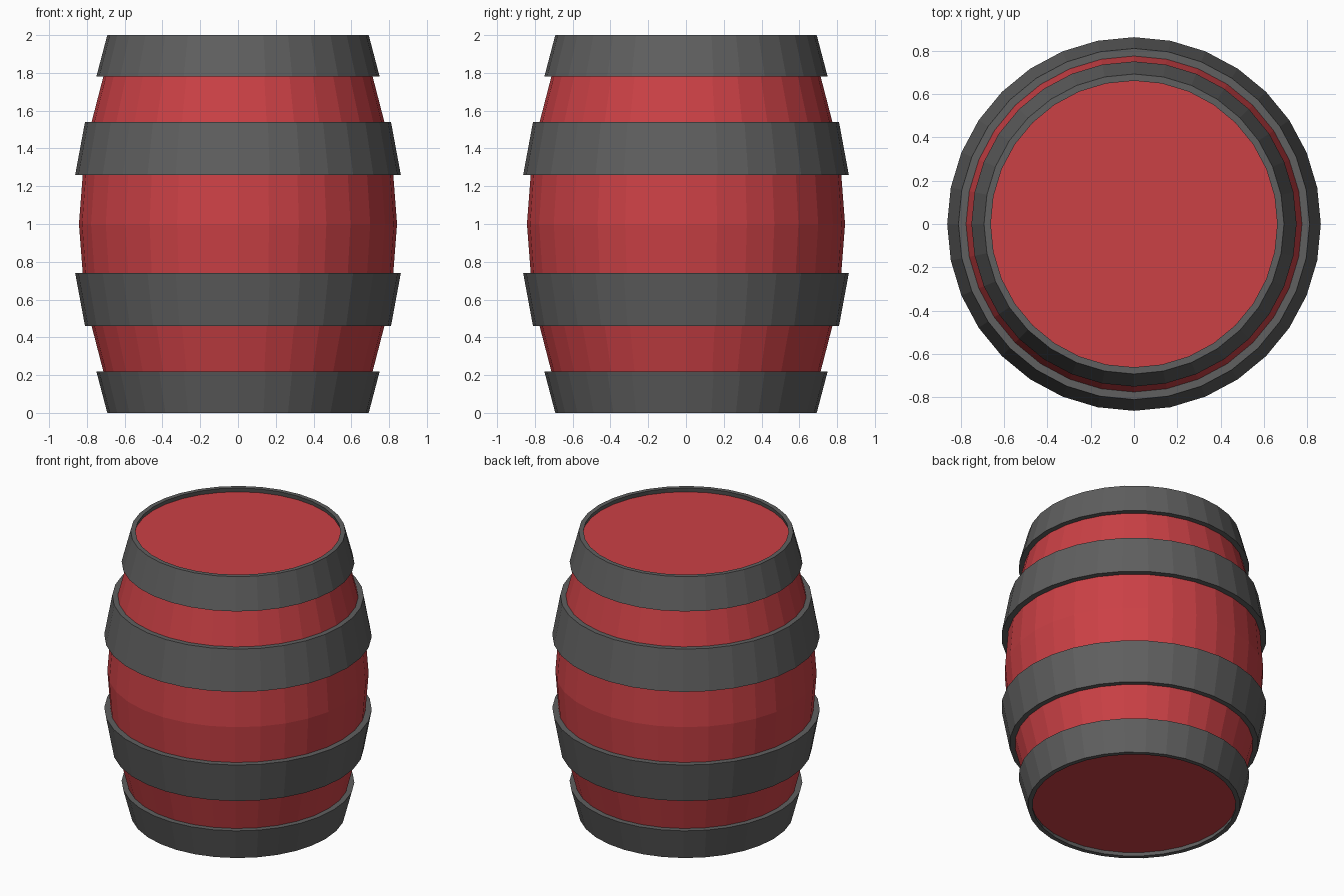
import bpy
import bmesh
from math import cos, sin, tau

SIDES = 32

cube = bpy.data.objects.get("Cube")
if cube:
    bpy.data.objects.remove(cube, do_unlink=True)


def make_material(name, color):
    mat = bpy.data.materials.new(name)
    mat.use_nodes = True
    mat.diffuse_color = color
    mat.node_tree.nodes["Principled BSDF"].inputs["Base Color"].default_value = color
    return mat


def lathe(name, profile, mat, closed):
    """Spin (radius, z) points around z; closed profiles make rings, open ones get end caps."""
    bm = bmesh.new()
    rings = [[bm.verts.new((r * cos(tau * i / SIDES), r * sin(tau * i / SIDES), z))
              for i in range(SIDES)] for r, z in profile]
    pairs = list(zip(rings, rings[1:]))
    if closed:
        pairs.append((rings[-1], rings[0]))
    else:
        bm.faces.new(rings[0])
        bm.faces.new(rings[-1])
    for low, high in pairs:
        for i in range(SIDES):
            j = (i + 1) % SIDES
            bm.faces.new((low[i], low[j], high[j], high[i]))
    bmesh.ops.recalc_face_normals(bm, faces=bm.faces)
    mesh = bpy.data.meshes.new(name)
    bm.to_mesh(mesh)
    bm.free()
    mesh.materials.append(mat)
    obj = bpy.data.objects.new(name, mesh)
    bpy.context.collection.objects.link(obj)
    return obj


red = make_material("red_wood", (0.6, 0.052, 0.06, 1))
grey = make_material("dark_grey_metal", (0.115, 0.115, 0.115, 1))

# Bulging body with heads set slightly below the rims
upper = [(0.842, 1.0), (0.822, 1.26), (0.775, 1.54), (0.713, 1.78), (0.668, 1.97)]
lower = [(r, 2 - z) for r, z in reversed(upper[1:])]
lathe("barrel_body", lower + upper, red, closed=False)

# Metal hoops, mirrored about the middle
hoops = {
    "middle_hoop": [(0.862, 1.26), (0.81, 1.54), (0.773, 1.54), (0.82, 1.26)],
    "end_hoop": [(0.75, 1.78), (0.692, 2.0), (0.661, 2.0), (0.71, 1.78)],
}
for name, section in hoops.items():
    lathe("upper_" + name, section, grey, closed=True)
    lathe("lower_" + name, [(r, 2 - z) for r, z in section], grey, closed=True)
